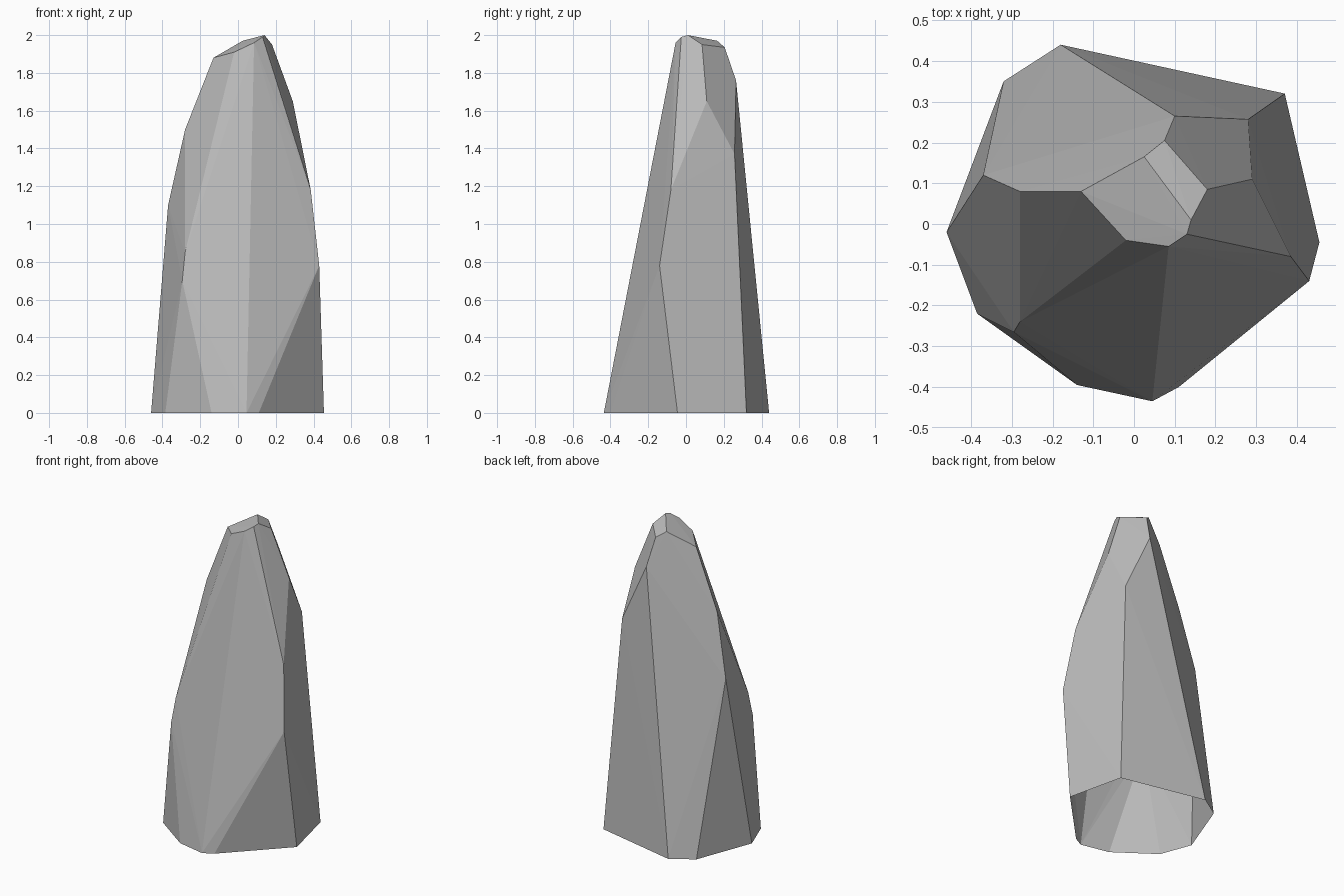
import bpy
import bmesh

# Remove the default cube
default_cube = bpy.data.objects.get("Cube")
if default_cube:
    bpy.data.objects.remove(default_cube, do_unlink=True)


def flat_material(name, colour):
    material = bpy.data.materials.new(name)
    material.use_nodes = True
    material.diffuse_color = colour
    shader = material.node_tree.nodes["Principled BSDF"]
    shader.inputs["Base Color"].default_value = colour
    shader.inputs["Roughness"].default_value = 0.9
    return material


def chiselled_rock(name, ground_outline, corners, material):
    """Wrap a convex faceted skin round the corners and leave the underside open."""
    bm = bmesh.new()
    for x, y in ground_outline:
        bm.verts.new((x, y, 0))
    for corner in corners:
        bm.verts.new(corner)
    hull = bmesh.ops.convex_hull(bm, input=bm.verts[:], use_existing_faces=False)
    leftovers = set(hull["geom_interior"]) | set(hull["geom_unused"])
    loose = [item for item in leftovers if isinstance(item, bmesh.types.BMVert)]
    bmesh.ops.delete(bm, geom=loose, context="VERTS")
    bmesh.ops.recalc_face_normals(bm, faces=bm.faces[:])
    underside = [f for f in bm.faces if all(v.co.z < 0.001 for v in f.verts)]
    bmesh.ops.delete(bm, geom=underside, context="FACES")
    for face in bm.faces:
        face.smooth = False
    mesh = bpy.data.meshes.new(name)
    bm.to_mesh(mesh)
    bm.free()
    mesh.materials.append(material)
    rock = bpy.data.objects.new(name, mesh)
    bpy.context.collection.objects.link(rock)
    return rock


# Outline where the rock meets the ground
ground = [
    (-.46, -.02), (-.385, -.22), (-.14, -.395), (.045, -.435), (.11, -.4),
    (.455, -.045), (.37, .32), (-.18, .44), (-.32, .35),
]

# Corners of the side facets
sides = [
    (-.295, -.265, .7), (-.28, -.24, .85), (.43, -.14, .78),
    (.385, -.08, 1.18), (-.37, .12, 1.1), (-.28, .08, 1.5),
    (.28, .257, 1.37), (.29, .11, 1.65), (.1, .265, 1.76),
]

# Corners of the chipped tip
tip = [
    (-.13, .08, 1.88), (-.02, -.04, 1.91), (.085, -.055, 1.96),
    (.13, -.025, 1.99), (.14, .01, 2), (.18, .085, 1.95),
    (.025, .165, 1.97), (.075, .205, 1.935),
]

stone_grey = flat_material("stone grey", (.5, .5, .5, 1))
chiselled_rock("standing_rock", ground, sides + tip, stone_grey)
